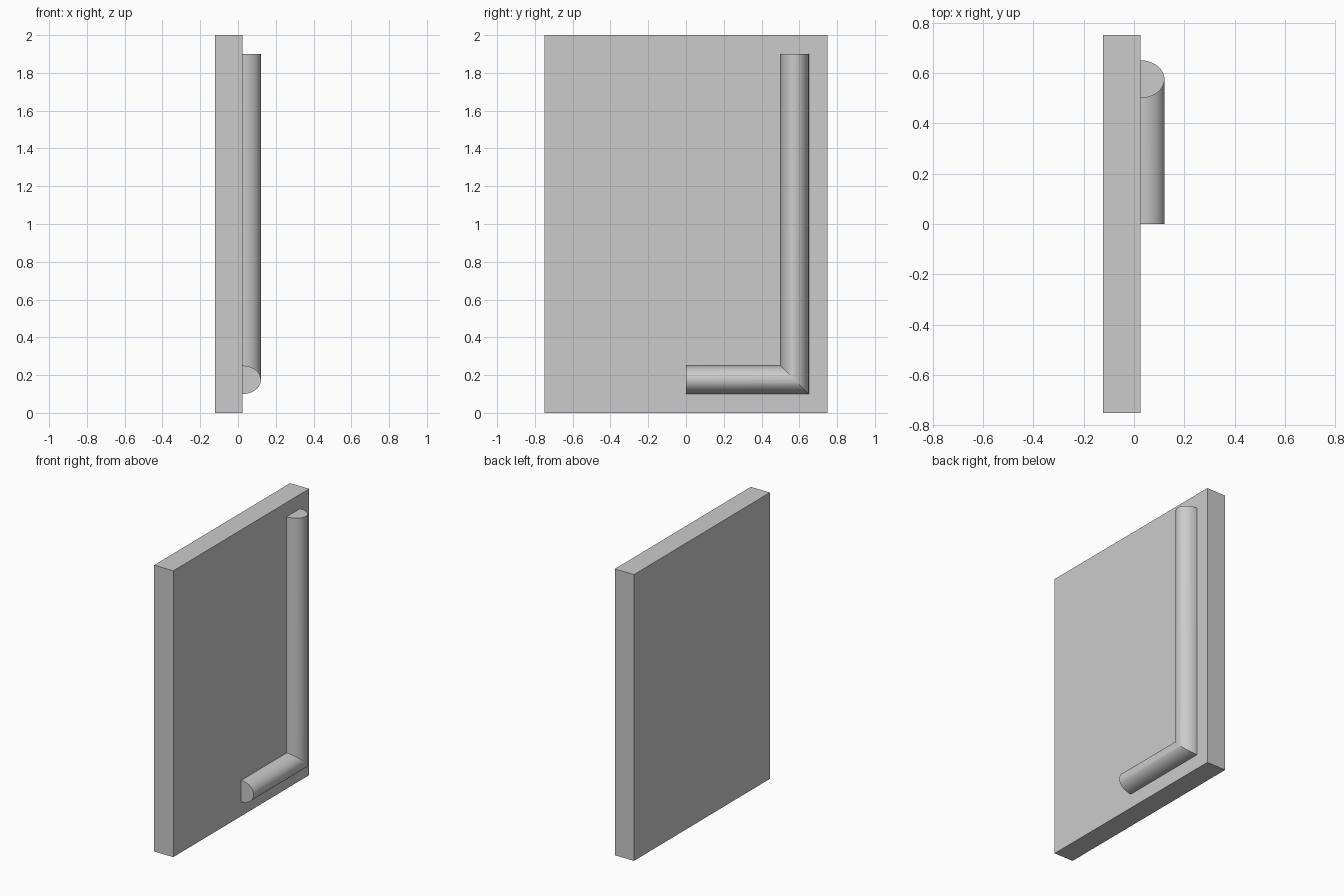
import bpy, bmesh, math

cube = bpy.data.objects.get("Cube")
if cube:
    bpy.data.objects.remove(cube, do_unlink=True)

grey = bpy.data.materials.new("plain_grey")
grey.use_nodes = True
grey.diffuse_color = (0.6, 0.6, 0.6, 1)
grey.node_tree.nodes["Principled BSDF"].inputs["Base Color"].default_value = (0.6, 0.6, 0.6, 1)

BACK, FACE, PEAK = -0.123, 0.025, 0.121   # depth levels along x
HALF = 0.075                              # half width of the rail


def add_object(name, bm):
    bmesh.ops.recalc_face_normals(bm, faces=bm.faces)
    mesh = bpy.data.meshes.new(name)
    bm.to_mesh(mesh)
    bm.free()
    mesh.materials.append(grey)
    obj = bpy.data.objects.new(name, mesh)
    bpy.context.collection.objects.link(obj)
    return obj


# Flat upright panel
bm = bmesh.new()
bmesh.ops.create_cube(bm, size=1)
for v in bm.verts:
    v.co.x = FACE if v.co.x > 0 else BACK
    v.co.y *= 1.5
    v.co.z = (v.co.z + 0.5) * 2
add_object("panel", bm)

# L-shaped half-round rail, mitred at the corner
SEGMENTS = 32
bm = bmesh.new()
rings = [[], [], []]
for i in range(SEGMENTS + 1):
    angle = math.pi * i / SEGMENTS
    u = HALF * math.cos(angle)
    x = FACE + (PEAK - FACE) * math.sin(angle)
    y, z = 0.575 + u, 0.175 - u
    for ring, point in zip(rings, [(x, 0, z), (x, y, z), (x, y, 1.9)]):
        ring.append(bm.verts.new(point))
for a, b in zip(rings, rings[1:]):
    for i in range(SEGMENTS + 1):
        j = (i + 1) % (SEGMENTS + 1)
        bm.faces.new((a[i], a[j], b[j], b[i]))
bm.faces.new(rings[0])
bm.faces.new(rings[-1])
rail = add_object("corner_rail", bm)

# Smooth the round surface, keep the mitre and ends crisp
bpy.ops.object.select_all(action='DESELECT')
rail.select_set(True)
bpy.context.view_layer.objects.active = rail
bpy.ops.object.shade_smooth_by_angle(angle=math.radians(20))
